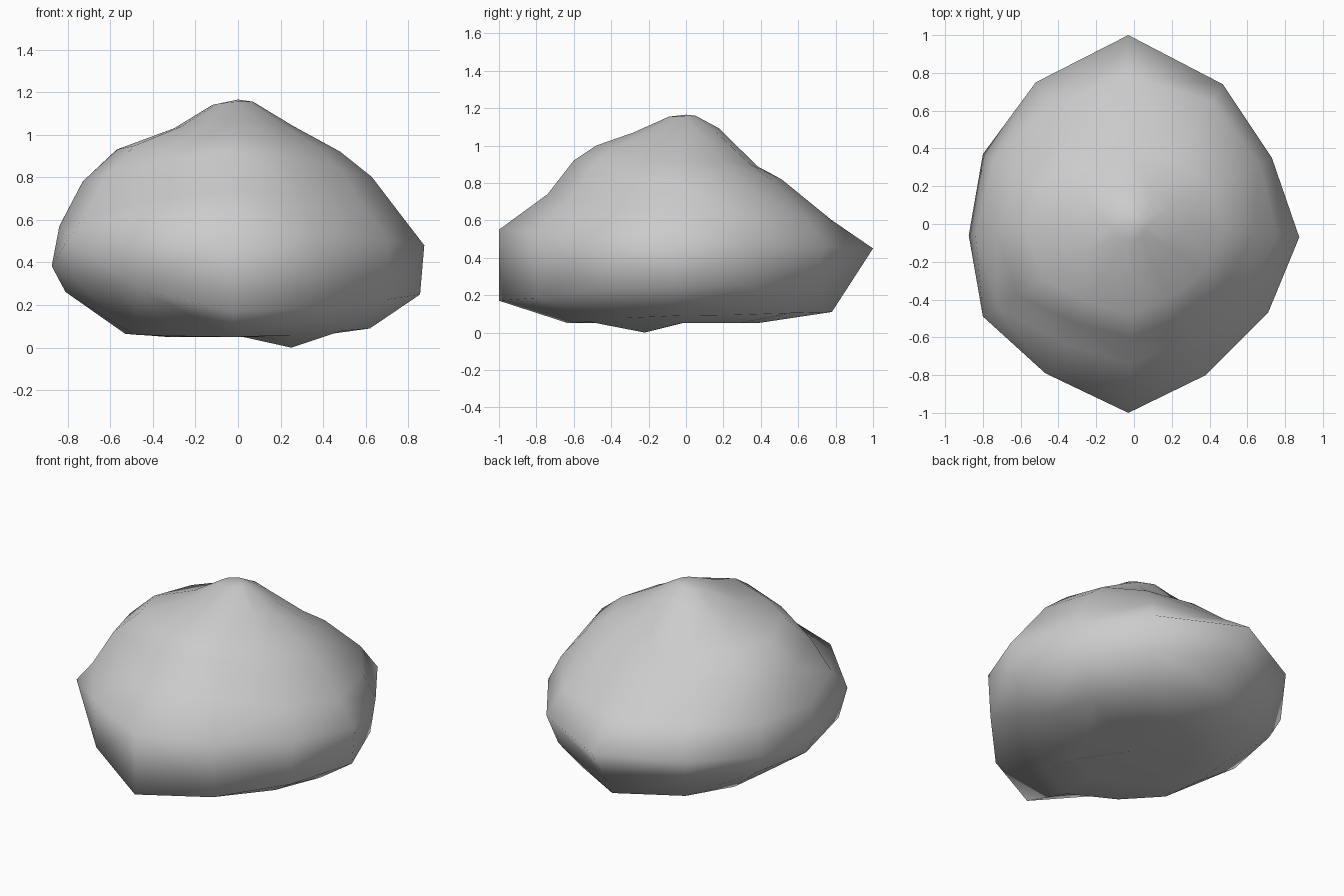
import bpy, bmesh, math

if "Cube" in bpy.data.objects:
    bpy.data.objects.remove(bpy.data.objects["Cube"])

# Twelve-sided plan outline of the boulder, counter-clockwise from the right
outline = [(.875, -.07), (.73, .35), (.47, .74), (-.03, 1), (-.52, .75), (-.8, .37),
           (-.875, -.06), (-.8, -.49), (-.47, -.79), (-.03, -1), (.38, -.8), (.71, -.47)]

# Side profiles, top to bottom: (distance from centre, height)
right = [(.07, 1.155), (.26, 1.04), (.48, .92), (.63, .80), (.76, .63), (.875, .48), (.855, .25), (.62, .09)]
left = [(.12, 1.14), (.30, 1.03), (.57, .93), (.73, .78), (.84, .57), (.875, .38), (.81, .26), (.53, .065)]
front = [(.09, 1.155), (.28, 1.07), (.48, 1.00), (.60, .92), (.74, .74), (1, .55), (1, .17), (.63, .05)]
back = [(.05, 1.16), (.18, 1.09), (.38, .89), (.51, .82), (.78, .60), (1, .45), (.89, .28), (.78, .11)]


def ring_point(i, x, y):
    """Blend the side profiles by direction, with a bulge at two corners."""
    a = math.atan2(y, x)
    wx, wy = math.cos(a) ** 2, math.sin(a) ** 2
    diagonal = 4 * wx * wy
    px, py = (right if x > 0 else left)[i], (back if y > 0 else front)[i]
    f = wx * px[0] / .875 + wy * py[0]
    z = wx * px[1] + wy * py[1]
    if x > 0 and y > 0 and i in (2, 3, 4):      # shoulder at the back right
        f *= 1 + .11 * diagonal
    if x < 0 and y < 0 and i in (5, 6):         # raised rim at the front left
        z += .10 * diagonal
    return x * f, y * f, z


# Rock: stacked rings, a nearly flat underside and a peak
bm = bmesh.new()
rings = [[bm.verts.new(ring_point(i, x, y)) for x, y in outline] for i in range(len(right))]
rings.append([bm.verts.new((x * .38, y * .38, .05)) for x, y in outline])
rings[-1][-1].co = (.25, -.22, 0)               # low foot point
peak = bm.verts.new((0, 0, 1.165))
base = bm.verts.new((0, 0, .055))
n = len(outline)
for k in range(n):
    j = (k + 1) % n
    bm.faces.new((peak, rings[0][k], rings[0][j]))
    bm.faces.new((base, rings[-1][j], rings[-1][k]))
    for a, b in zip(rings, rings[1:]):
        bm.faces.new((a[k], b[k], b[j], a[j]))
bmesh.ops.triangulate(bm, faces=bm.faces[:])
bmesh.ops.recalc_face_normals(bm, faces=bm.faces[:])
for f in bm.faces:
    f.smooth = True
mesh = bpy.data.meshes.new("rock")
bm.to_mesh(mesh)
bm.free()
bpy.context.collection.objects.link(bpy.data.objects.new("rock", mesh))
